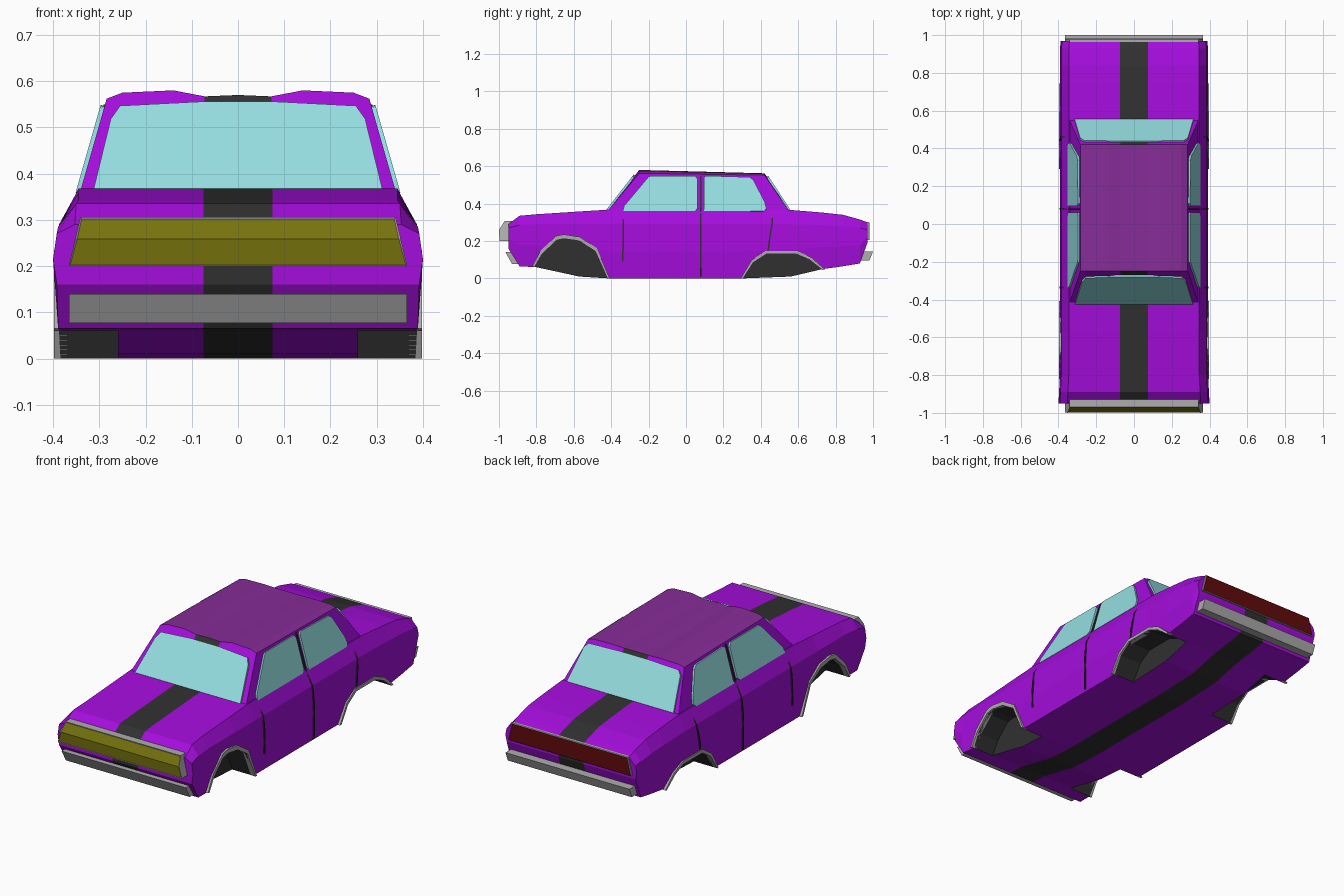
import bpy, bmesh
from mathutils import Matrix

if "Cube" in bpy.data.objects:
    bpy.data.objects.remove(bpy.data.objects["Cube"])


def material(name, rgb):
    m = bpy.data.materials.new(name)
    m.diffuse_color = (*rgb, 1)
    m.use_nodes = True
    m.node_tree.nodes["Principled BSDF"].inputs["Base Color"].default_value = m.diffuse_color
    return m


PURPLE = material("purple_paint", (0.37, 0.004, 0.71))
DARK = material("dark_stripe", (0.03, 0.03, 0.03))
ROOF = material("roof_cover", (0.24, 0.025, 0.31))
GLASS = material("glass", (0.30, 0.73, 0.75))
YELLOW = material("yellow_grille", (0.18, 0.17, 0.004))
RED = material("red_lamp", (0.12, 0.003, 0.003))
CHROME = material("chrome", (0.42, 0.42, 0.42))
TRIM = material("window_trim", (0.25, 0.25, 0.25))


def finish(name, bm, *mats):
    bmesh.ops.recalc_face_normals(bm, faces=bm.faces)
    me = bpy.data.meshes.new(name)
    bm.to_mesh(me)
    bm.free()
    ob = bpy.data.objects.new(name, me)
    bpy.context.collection.objects.link(ob)
    for m in mats:
        me.materials.append(m)
    return ob


def add_prism(bm, profile, xa, xb):
    """Extrude a (y, z) profile from xa to xb."""
    a, b = [[bm.verts.new((x, y, z)) for y, z in profile] for x in (xa, xb)]
    n = len(profile)
    bm.faces.new(a)
    bm.faces.new(b[::-1])
    return [bm.faces.new((a[i], b[i], b[(i + 1) % n], a[(i + 1) % n])) for i in range(n)]


def mirror_x(bm):
    bmesh.ops.mirror(bm, geom=bm.verts[:] + bm.edges[:] + bm.faces[:],
                     matrix=Matrix.Identity(4), merge_dist=1e-4, axis='X')


# Lower body: lofted half sections (y, floor z, side edge z, deck z, half width)
STATIONS = [(-.95, .16, .27, .29, .40), (-.89, .065, .285, .335, .397),
            (-.80, .06, .29, .343, .392), (-.57, .01, .29, .358, .392),
            (-.41, 0, .29, .368, .392), (.30, 0, .29, .368, .392),
            (.56, .01, .29, .366, .392), (.73, .05, .285, .352, .392),
            (.84, .065, .28, .34, .392), (.93, .08, .27, .315, .392), (.97, .19, .26, .30, .388)]
bm = bmesh.new()
rings = []
for y, zf, zu, zt, w in STATIONS:
    pts = [(0, zf), (.075, zf), (w - .008, zf), (w, zf + .5 * (zu - zf)),
           (w - .008, zu), (w - .047, zt), (.075, zt), (0, zt)]
    rings.append([bm.verts.new((x, y, z)) for x, z in pts])
for a, b in zip(rings, rings[1:]):
    for i in range(7):
        f = bm.faces.new((a[i], a[i + 1], b[i + 1], b[i]))
        f.material_index = int(i in (0, 6))
for r in (rings[0], rings[-1]):
    bm.faces.new((r[0], r[1], r[6], r[7])).material_index = 1
    bm.faces.new(r[1:7])
mirror_x(bm)
body = finish("lower_body", bm, PURPLE, DARK)

# Wheel wells cut out of the body, with raised arch trims
ARCHES = {"front": [(-.81, .06), (-.77, .13), (-.69, .205), (-.65, .212), (-.57, .2), (-.485, .145), (-.42, 0)],
          "rear": [(.305, 0), (.36, .085), (.43, .13), (.59, .13), (.66, .1), (.73, .045)]}
cut = bmesh.new()
for label, path in ARCHES.items():
    well = [(path[0][0], -.1)] + path + [(path[-1][0], -.1)]
    cy = (path[0][0] + path[-1][0]) / 2
    outer = [(cy + (y - cy) * 1.06, z * 1.08 + (.006 if z > .07 else 0)) for y, z in path]
    trim = bmesh.new()
    for s in (-1, 1):
        add_prism(cut, well, s * .26, s * .5)
        add_prism(trim, path + outer[::-1], s * .37, s * .398)
    finish(label + "_arch_trims", trim, CHROME)
cutter = finish("wheel_well_cutter", cut, DARK)
cutter.hide_render = True
cutter.hide_viewport = True
mod = body.modifiers.new("wells", 'BOOLEAN')
mod.operation = 'DIFFERENCE'
mod.solver = 'EXACT'
mod.material_mode = 'TRANSFER'
mod.object = cutter

# Cabin: columns (base x, top x, front roof z, rear roof z)
COLS = [(0, 0, .570, .560), (.075, .072, .567, .560), (.16, .14, .58, .562),
        (.31, .25, .575, .56), (.343, .284, .562, .552)]
bm = bmesh.new()
cols = []
for bx, tx, zf, zr in COLS:
    cols.append([bm.verts.new(p) for p in ((bx, -.425, .355), (tx, -.25, zf), (tx, .42, zr), (bx, .555, .355))])
for k, (a, b) in enumerate(zip(cols, cols[1:])):
    for i in range(4):
        j = (i + 1) % 4
        f = bm.faces.new((a[i], a[j], b[j], b[i]))
        f.material_index = 2 if i == 1 else int(k == 0)
bm.faces.new(cols[-1])
mirror_x(bm)
finish("cabin", bm, PURPLE, DARK, ROOF)


# Windows: outline inset into a frame and a pane
def window(name, pts, rim, frame):
    bm = bmesh.new()
    f = bm.faces.new([bm.verts.new(p) for p in pts])
    bm.normal_update()
    ring = bmesh.ops.inset_region(bm, faces=[f], thickness=rim, use_even_offset=True)["faces"]
    for r in ring:
        r.material_index = 1
    ob = finish(name, bm, GLASS, frame)
    sol = ob.modifiers.new("thickness", 'SOLIDIFY')
    sol.thickness = .012
    sol.offset = 0


def screen(name, half, plane, frame):
    pts = half + [(-x, z) for x, z in reversed(half)]
    window(name, [(x, plane(z), z) for x, z in pts], .014, frame)


screen("windshield", [(.312, .364), (.275, .515), (.255, .543), (.08, .552)],
       lambda z: -.425 + (z - .355) * .778 - .003, CHROME)
screen("rear_window", [(.315, .366), (.285, .52), (.265, .54), (.08, .545)],
       lambda z: .555 - (z - .355) * .655 + .004, CHROME)


def side_x(z):
    if z > .355:
        return .343 - (z - .355) * .285
    return .392 if z < .2 else (.392 - (z - .2) * .09 if z < .29 else .384 - (z - .29) * .55)


SIDE = {"quarter_light": [(-.335, .358), (-.185, .358), (-.185, .547), (-.2, .542), (-.332, .385)],
        "front_door_window": [(-.19, .358), (.045, .358), (.062, .373), (.062, .53), (.048, .547), (-.19, .547)],
        "rear_door_window": [(.095, .358), (.415, .358), (.43, .373), (.42, .41), (.36, .525),
                             (.34, .54), (.108, .547), (.095, .535)]}
for s, side in ((1, "right"), (-1, "left")):
    for name, pts in SIDE.items():
        window(f"{side}_{name}", [(s * (side_x(z) + .003), y, z) for y, z in pts], .009, TRIM)
    # Door gaps as thin dark strips following the body side
    bm = bmesh.new()
    for line in ([(-.338, .36), (-.336, .29), (-.336, .2), (-.338, .09)],
                 [(.078, .55), (.078, .355), (.08, .29), (.08, .2), (.08, .01)],
                 [(.465, .36), (.46, .29), (.445, .2), (.44, .15)]):
        rows = [[bm.verts.new((s * (side_x(z) + .003), y + d, z)) for d in (-.004, .004)] for y, z in line]
        for a, b in zip(rows, rows[1:]):
            bm.faces.new((a[0], a[1], b[1], b[0]))
    gaps = finish(side + "_door_gaps", bm, DARK)
    gaps.modifiers.new("thickness", 'SOLIDIFY').thickness = .006

# Bumpers
for name, profile in (("front_bumper", [(-.965, .14), (-.9, .14), (-.87, .077), (-.93, .077)]),
                      ("rear_bumper", [(.92, .145), (1, .145), (.98, .095), (.92, .095)])):
    bm = bmesh.new()
    add_prism(bm, profile, -.366, .366)
    finish(name, bm, CHROME)


# Grille and tail panel: chrome housings with a coloured face, narrower at the top
def lamp_panel(name, profile, picks, mat):
    bm = bmesh.new()
    faces = add_prism(bm, profile, -.366, .366)
    for v in bm.verts:
        v.co.x *= 1 - max(0, v.co.z - .2) * .65
    bm.normal_update()
    chosen = [faces[i] for i in picks]
    bmesh.ops.inset_region(bm, faces=chosen, thickness=.004, depth=-.003)
    for f in chosen:
        f.material_index = 1
    finish(name, bm, CHROME, mat)


lamp_panel("grille", [(-.93, .2), (-.997, .2), (-1, .26), (-.97, .306), (-.91, .306)], (1, 2), YELLOW)
lamp_panel("tail_panel", [(.94, .205), (.978, .205), (.978, .302), (.94, .302)], (1,), RED)
